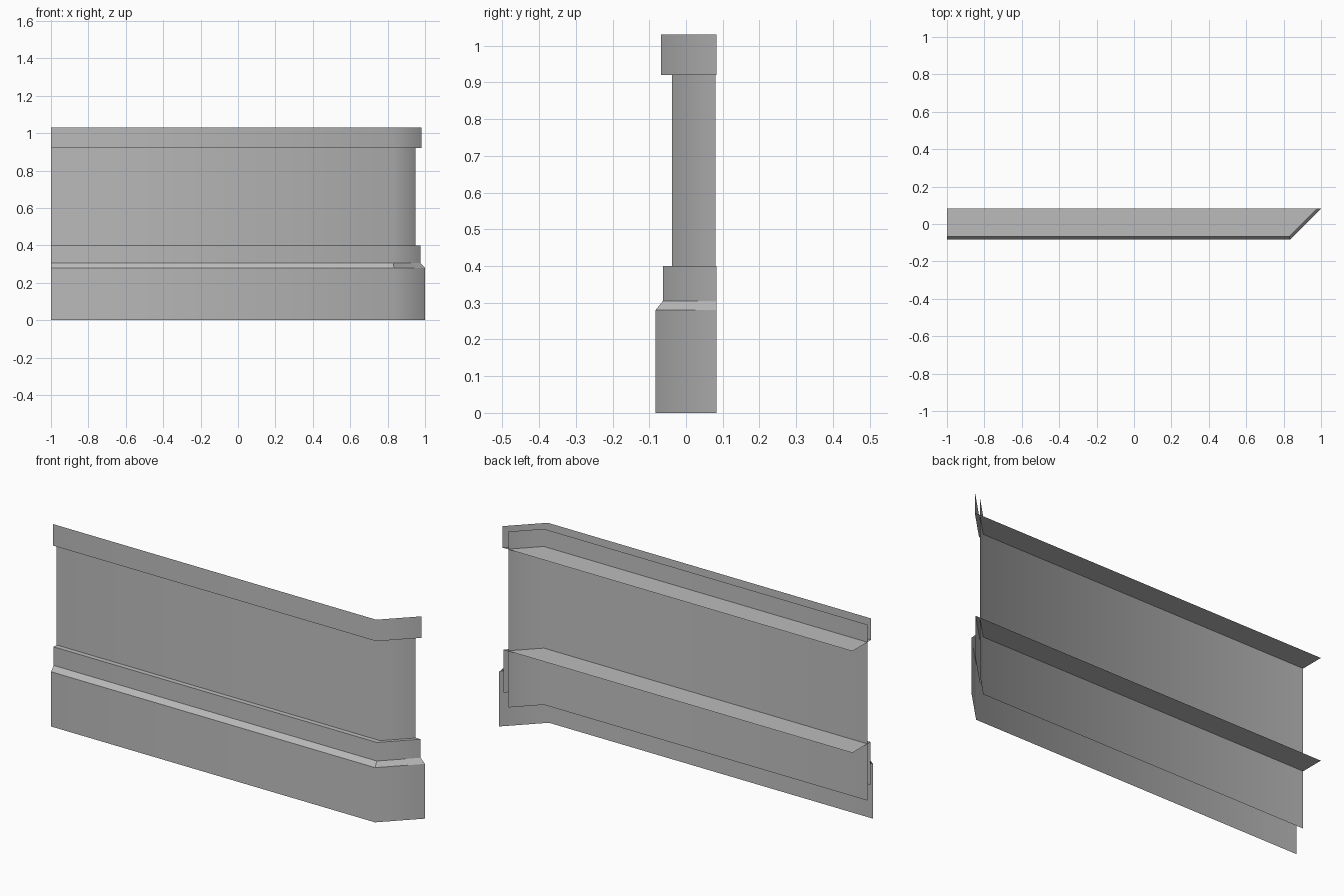
import bpy
import bmesh
import math

cube = bpy.data.objects.get("Cube")
if cube:
    bpy.data.objects.remove(cube, do_unlink=True)

stone = bpy.data.materials.new("plain grey")
stone.use_nodes = True
GREY = (0.5, 0.5, 0.5, 1)
stone.diffuse_color = GREY
stone.node_tree.nodes["Principled BSDF"].inputs["Base Color"].default_value = GREY

LEFT_END = -1.0
BACK = 0.083


def plan(front, end, back=BACK):
    """Plan line: straight run along the front, then a 45 degree return."""
    return [(LEFT_END, front), (end - (back - front), front), (end, back)]


def build(name, rings, ledge=None, smooth=True):
    """Skin the sheet between (plan, z) rings; ledge fills a ring back to the rear."""
    bm = bmesh.new()
    rows = [[bm.verts.new((x, y, z)) for x, y in line] for line, z in rings]
    for low, high in zip(rows, rows[1:]):
        for i in range(len(low) - 1):
            bm.faces.new((low[i], low[i + 1], high[i + 1], high[i]))
    if ledge is not None:
        row = rows[ledge]
        rear = bm.verts.new((LEFT_END, row[-1].co.y, row[0].co.z))
        face = bm.faces.new(row + [rear])
        face.normal_update()
        if (face.normal.z > 0) != (ledge != 0):
            face.normal_flip()
    mesh = bpy.data.meshes.new(name)
    bm.to_mesh(mesh)
    bm.free()
    mesh.materials.append(stone)
    obj = bpy.data.objects.new(name, mesh)
    bpy.context.collection.objects.link(obj)
    if smooth:
        bpy.ops.object.select_all(action="DESELECT")
        obj.select_set(True)
        bpy.context.view_layer.objects.active = obj
        bpy.ops.object.shade_smooth_by_angle(angle=math.radians(60))
    return obj


# Plan lines of the stepped layers
base = plan(-0.083, 1.0)
course = plan(-0.063, 0.976)
panel = plan(-0.038, 0.949, 0.08)
cap = plan(-0.068, 0.981)

# Main wall sheet, running behind the base and the cap
build("wall_panel", [(panel, 0.11), (panel, 1.01)])

# Base board and its sloping top
build("base_board", [(base, 0), (base, 0.28)])
build("base_slope", [(base, 0.28), (course, 0.305)], smooth=False)

# Stepped course with a flat ledge on top
build("base_course", [(course, 0.18), (course, 0.4)], ledge=1)

# Cap band with a flat underside
build("cap_band", [(cap, 0.92), (cap, 1.03)], ledge=0)
